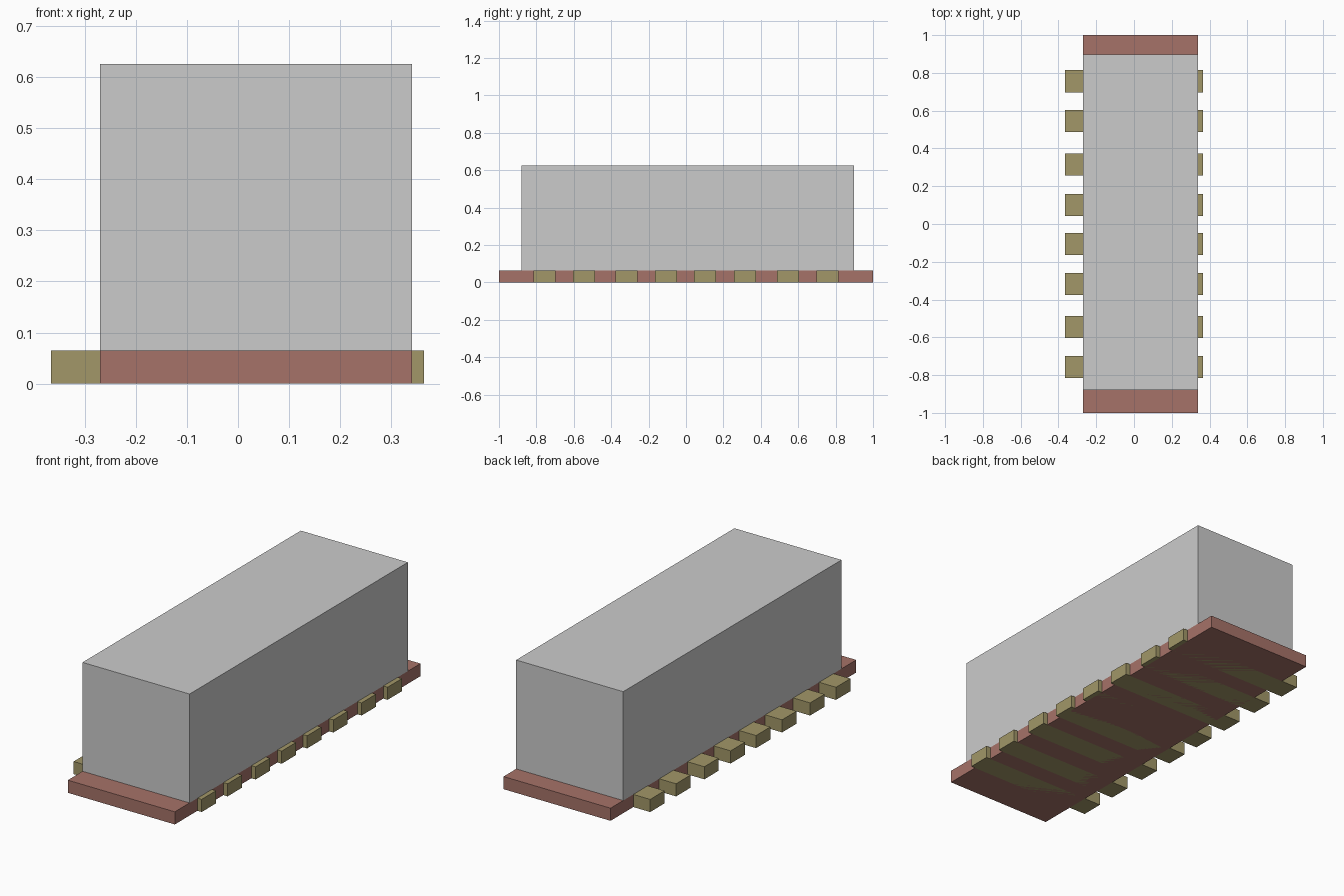
import bpy
import bmesh
from mathutils import Vector

if "Cube" in bpy.data.objects:
    bpy.data.objects.remove(bpy.data.objects["Cube"])


def material(name, color):
    mat = bpy.data.materials.new(name)
    mat.diffuse_color = color
    mat.use_nodes = True
    mat.node_tree.nodes["Principled BSDF"].inputs["Base Color"].default_value = mat.diffuse_color
    return mat


def box(name, lo, hi, mat=None):
    """Axis-aligned box between two opposite corners."""
    lo, hi = Vector(lo), Vector(hi)
    bm = bmesh.new()
    bmesh.ops.create_cube(bm, size=1)
    bmesh.ops.scale(bm, vec=hi - lo, verts=bm.verts)
    mesh = bpy.data.meshes.new(name)
    bm.to_mesh(mesh)
    bm.free()
    if mat:
        mesh.materials.append(mat)
    obj = bpy.data.objects.new(name, mesh)
    obj.location = (lo + hi) / 2
    bpy.context.collection.objects.link(obj)
    return obj


red = material("base_red", (0.38, 0.17, 0.14, 1))
olive = material("slat_olive", (0.36, 0.31, 0.14, 1))

X0, X1 = -0.27, 0.34       # shared width of base and body
BASE_TOP, TOP = 0.065, 0.626

# Base plate and main block
box("base_plate", (X0, -1, 0), (X1, 1, BASE_TOP), red)
box("main_block", (X0, -0.88, BASE_TOP), (X1, 0.897, TOP))

# Cross slats running through the base, sticking out further on the left
SLAT = 0.117
centres = (-0.757, -0.546, -0.318, -0.106, 0.101, 0.315, 0.545, 0.756)
for i, y in enumerate(centres, 1):
    box(f"cross_slat_{i}", (-0.366, y - SLAT / 2, 0),
        (0.364, y + SLAT / 2, BASE_TOP), olive)
